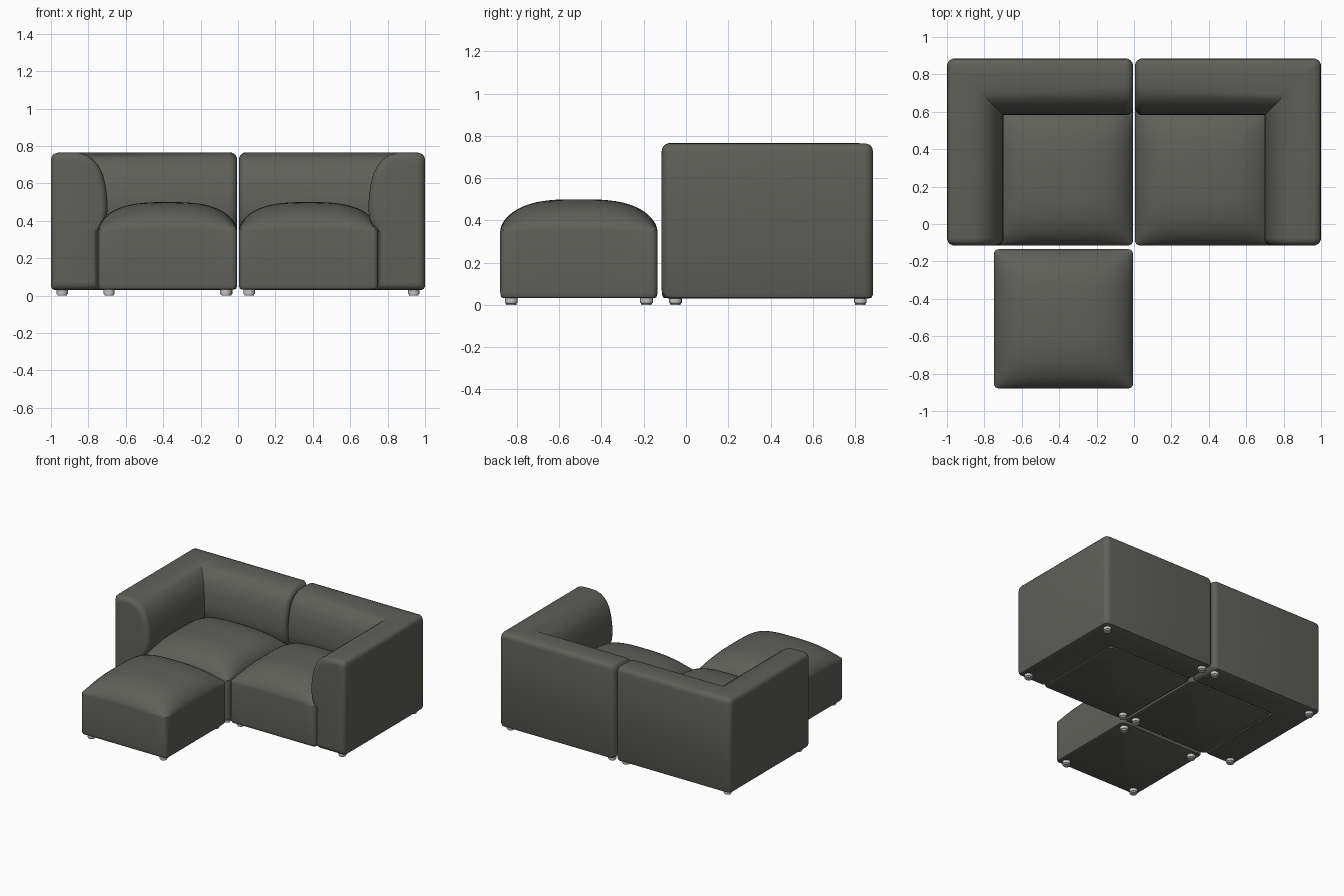
import bpy
import bmesh
from math import sin, cos, pi

if "Cube" in bpy.data.objects:
    bpy.data.objects.remove(bpy.data.objects["Cube"])


def make_material(name, colour):
    mat = bpy.data.materials.new(name)
    mat.use_nodes = True
    mat.diffuse_color = colour
    mat.node_tree.nodes["Principled BSDF"].inputs["Base Color"].default_value = colour
    return mat


fabric = make_material("charcoal fabric", (0.115, 0.117, 0.102, 1))
metal = make_material("pale grey foot", (0.55, 0.55, 0.54, 1))


def loft(name, rings, mat, angle=0.6):
    """Skin a list of closed rings, cap both ends and shade smooth."""
    bm = bmesh.new()
    rows = [[bm.verts.new(p) for p in ring] for ring in rings]
    n = len(rows[0])
    for a, b in zip(rows, rows[1:]):
        for i in range(n):
            j = (i + 1) % n
            bm.faces.new((a[i], a[j], b[j], b[i]))
    bm.faces.new(rows[0])
    bm.faces.new(rows[-1])
    bmesh.ops.remove_doubles(bm, verts=bm.verts, dist=0.0002)
    bmesh.ops.recalc_face_normals(bm, faces=bm.faces)
    mesh = bpy.data.meshes.new(name)
    bm.to_mesh(mesh)
    bm.free()
    mesh.materials.append(mat)
    obj = bpy.data.objects.new(name, mesh)
    bpy.context.collection.objects.link(obj)
    bpy.ops.object.select_all(action="DESELECT")
    obj.select_set(True)
    bpy.context.view_layer.objects.active = obj
    bpy.ops.object.shade_smooth_by_angle(angle=angle)
    return obj


def rounded_square(half, radius, side_steps=14, corner_steps=4):
    """Outline of a square with rounded corners and subdivided sides."""
    points = []
    flat = half - radius
    for k in range(4):
        c, s = round(cos(k * pi / 2)), round(sin(k * pi / 2))
        side = [(half, -flat + 2 * flat * i / side_steps) for i in range(side_steps)]
        for i in range(corner_steps):
            a = i / corner_steps * pi / 2
            side.append((flat + radius * cos(a), flat + radius * sin(a)))
        points += [(x * c - y * s, x * s + y * c) for x, y in side]
    return points


def seat_block(name, cx, cy, half=0.372):
    """Upholstered box with a puffed top."""
    outline = rounded_square(half, 0.025)

    def ring(scale, z):
        return [(cx + x * scale, cy + y * scale, z) for x, y in outline]

    def puff(u):
        return max(0, 1 - abs(u) ** 3) ** 0.58

    rings = [ring(0.96, 0.032), ring(0.985, 0.036), ring(0.996, 0.046), ring(1, 0.06), ring(1, 0.35)]
    steps = 16
    for i in range(steps):
        s = max(cos(i / steps * pi / 2), 0.02)
        rings.append([(cx + x * s, cy + y * s,
                       0.35 + 0.15 * puff(x * s / half) * puff(y * s / half))
                      for x, y in outline])
    return loft(name, rings, fabric, 0.5)


# Arm and back cross-section: depth from the outer face, height
PROFILE = [(0.02, 0.03), (0.006, 0.036), (0, 0.05), (0, 0.725), (0.004, 0.744),
           (0.014, 0.757), (0.035, 0.764), (0.09, 0.766), (0.15, 0.764),
           (0.19, 0.753), (0.225, 0.73), (0.255, 0.695), (0.277, 0.65),
           (0.292, 0.59), (0.3, 0.53), (0.303, 0.47), (0.298, 0.41),
           (0.28, 0.37), (0.25, 0.34), (0.25, 0.05), (0.245, 0.036), (0.23, 0.03)]


def corner_frame(name, side):
    """L-shaped arm and back, mitred inside and rounded outside."""
    outer_x, inner_x, back_y, front_y = 1.0, 0.005, 0.885, -0.115
    r_end, r_corner = 0.04, 0.04

    def shrunk(e):
        return [(0.15 + (d - 0.15) * (1 - e / 0.15),
                 0.4 + (z - 0.4) * (1 - e / 0.37)) for d, z in PROFILE]

    ends = [(r_end * (1 - sin(a)), r_end * (1 - cos(a)))
            for a in [i / 6 * pi / 2 for i in range(6, -1, -1)]]
    rings = []
    # Back end, rounded into its cap
    for along, e in ends:
        rings.append([(side * (inner_x + along), back_y - d, z) for d, z in shrunk(e)])
    # Turn at the corner
    for i in range(6):
        a = (1 - i / 5) * pi / 2
        ring = []
        for d, z in PROFILE:
            rad = max(r_corner - d, 0)
            m = max(d, r_corner)
            ring.append((side * (outer_x - m + rad * cos(a)), back_y - m + rad * sin(a), z))
        rings.append(ring)
    # Arm front, rounded into its cap
    for along, e in reversed(ends):
        rings.append([(side * (outer_x - d), front_y + along, z) for d, z in shrunk(e)])
    return loft(name, rings, fabric, 0.6)


def foot(name, x, y):
    """Small stepped glide."""
    rings = [[(x + r * cos(i * pi / 8), y + r * sin(i * pi / 8), z) for i in range(16)]
             for r, z in ((0.024, 0), (0.026, 0.008), (0.03, 0.01), (0.03, 0.036))]
    return loft(name, rings, metal)


# Two mirrored corner modules
for label, side in (("left", 1), ("right", -1)):
    corner_frame(label + "_arm_and_back", side)
    seat_block(label + "_seat", side * 0.377, 0.258)
    for row, y in (("front", -0.05), ("back", 0.825)):
        foot(f"{label}_{row}_inner_foot", side * 0.06, y)
        foot(f"{label}_{row}_outer_foot", side * 0.94, y)

# Ottoman
seat_block("ottoman", -0.377, -0.507)
for label, dx in (("left", 1), ("right", -1)):
    for row, dy in (("front", -1), ("back", 1)):
        foot(f"ottoman_{row}_{label}_foot", -0.377 + dx * 0.312, -0.507 + dy * 0.32)
